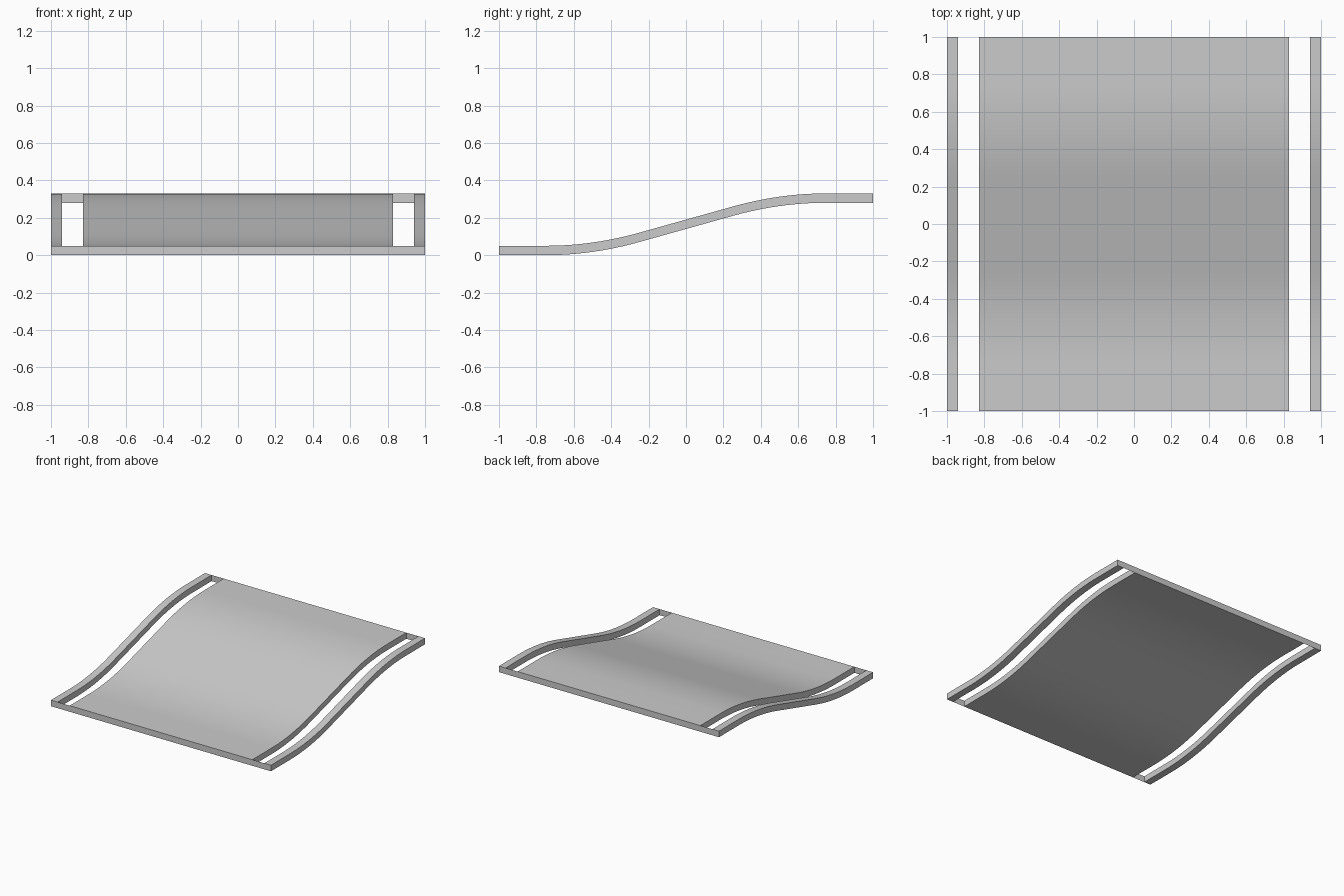
import bpy, bmesh, math

if "Cube" in bpy.data.objects:
    bpy.data.objects.remove(bpy.data.objects["Cube"])

THICK, RISE = 0.05, 0.28
Z_TOP = THICK + RISE


def height(y):
    """Underside of the ramp: straight middle, parabolic blends, flat ends."""
    a = abs(y)
    slope = RISE
    if a <= 0.25:
        h = slope * a
    elif a < 0.75:
        h = RISE / 2 - slope * (0.75 - a) ** 2
    else:
        h = RISE / 2
    return RISE / 2 + math.copysign(h, y)


def finish(name, bm):
    bmesh.ops.recalc_face_normals(bm, faces=bm.faces)
    me = bpy.data.meshes.new(name)
    bm.to_mesh(me)
    bm.free()
    ob = bpy.data.objects.new(name, me)
    bpy.context.collection.objects.link(ob)
    bpy.context.view_layer.objects.active = ob
    bpy.ops.object.select_all(action='DESELECT')
    ob.select_set(True)
    bpy.ops.object.shade_smooth_by_angle(angle=math.radians(30))


def curved_strip(name, x0, x1):
    """Tube of rectangular section swept along the S curve, open at both ends."""
    bm = bmesh.new()
    ys = [-1] + [-0.75 + 1.5 * i / 36 for i in range(37)] + [1]
    rings = []
    for y in ys:
        z = height(y)
        rings.append([bm.verts.new(p) for p in (
            (x0, y, z), (x1, y, z), (x1, y, z + THICK), (x0, y, z + THICK))])
    for a, b in zip(rings, rings[1:]):
        for i in range(4):
            j = (i + 1) % 4
            bm.faces.new((a[i], a[j], b[j], b[i]))
    finish(name, bm)


def end_face(name, y, z):
    """Thin full-width closing face that bridges panel and rails."""
    bm = bmesh.new()
    vs = [bm.verts.new(p) for p in (
        (-1, y, z), (1, y, z), (1, y, z + THICK), (-1, y, z + THICK))]
    bm.faces.new(vs if y < 0 else vs[::-1])
    me = bpy.data.meshes.new(name)
    bm.to_mesh(me)
    bm.free()
    bpy.context.collection.objects.link(bpy.data.objects.new(name, me))


# wide centre panel and two side rails
curved_strip("centre_panel", -0.83, 0.83)
curved_strip("left_rail", -1.0, -0.94)
curved_strip("right_rail", 0.94, 1.0)

# closing faces at the low front and the high back
end_face("front_end", -1, 0)
end_face("back_end", 1, Z_TOP - THICK)
